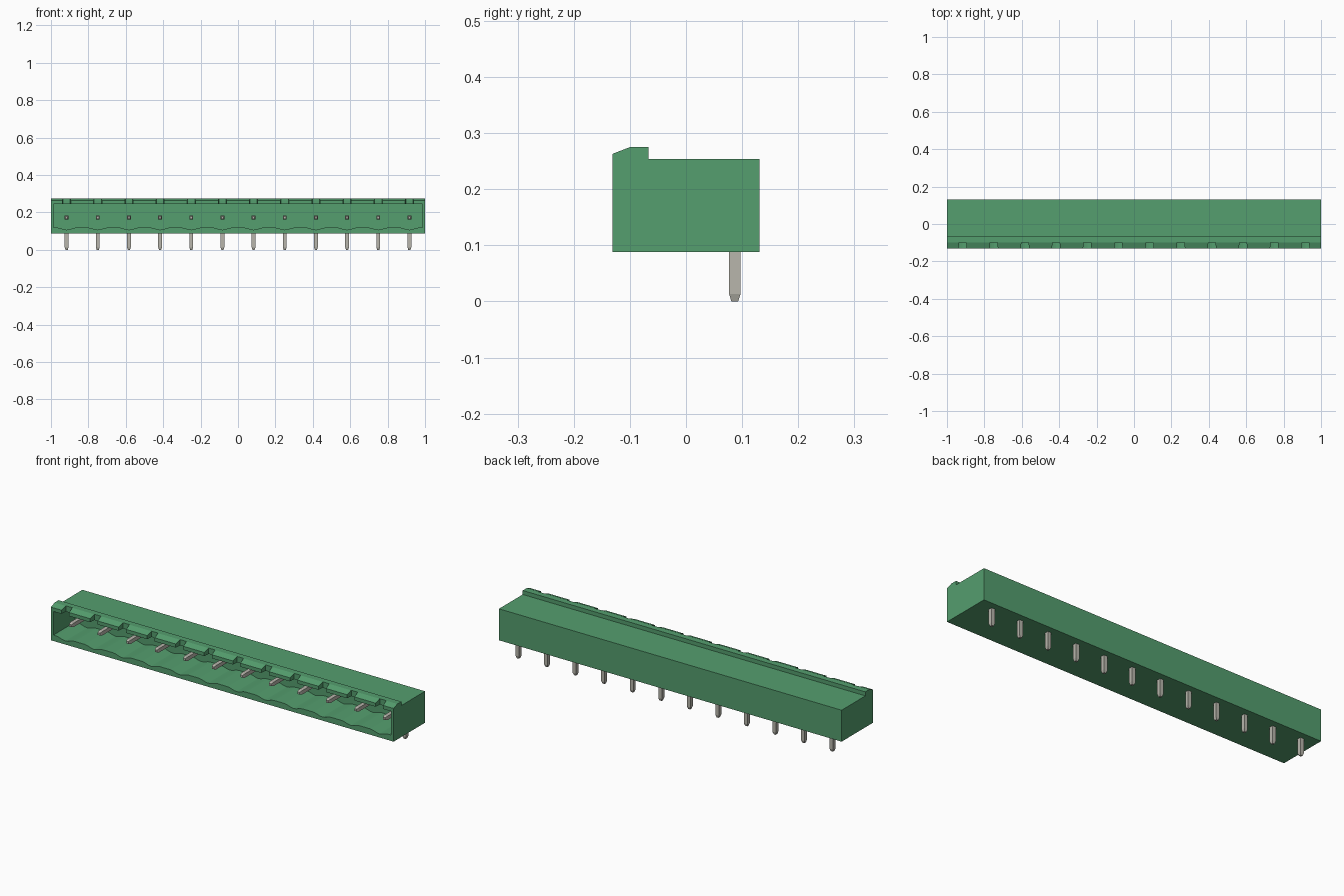
import bpy, bmesh, math
from mathutils import Vector

cube = bpy.data.objects.get("Cube")
if cube:
    bpy.data.objects.remove(cube, do_unlink=True)

PINS, PITCH = 12, 0.1666
PIN_X = [(i - (PINS - 1) / 2) * PITCH for i in range(PINS)]


def material(name, color, rough):
    m = bpy.data.materials.new(name)
    m.use_nodes = True
    m.diffuse_color = color
    bsdf = m.node_tree.nodes["Principled BSDF"]
    bsdf.inputs["Base Color"].default_value = color
    bsdf.inputs["Roughness"].default_value = rough
    return m


green = material("green plastic", (0.089, 0.342, 0.156, 1), 0.5)
metal = material("tinned metal", (0.479, 0.468, 0.413, 1), 0.4)


def finish(name, bm, mat):
    bmesh.ops.recalc_face_normals(bm, faces=bm.faces)
    me = bpy.data.meshes.new(name)
    bm.to_mesh(me)
    bm.free()
    me.materials.append(mat)
    ob = bpy.data.objects.new(name, me)
    bpy.context.scene.collection.objects.link(ob)
    return ob


def prism(bm, points, offset):
    """Closed solid from an outline swept along a vector."""
    face = bm.faces.new([bm.verts.new(p) for p in points])
    ext = bmesh.ops.extrude_face_region(bm, geom=[face], use_keep_orig=True)
    verts = [g for g in ext["geom"] if isinstance(g, bmesh.types.BMVert)]
    bmesh.ops.translate(bm, verts=verts, vec=Vector(offset))


def bar(bm, rings):
    """Square bar lofted through rings of four points."""
    loops = [[bm.verts.new(p) for p in ring] for ring in rings]
    for a, b in zip(loops, loops[1:]):
        for i in range(4):
            bm.faces.new((a[i], a[(i + 1) % 4], b[(i + 1) % 4], b[i]))
    bm.faces.new(loops[0])
    bm.faces.new(loops[-1])


SQUARE = ((-1, -1), (1, -1), (1, 1), (-1, 1))

# Housing: side profile with a raised, chamfered front lip
bm = bmesh.new()
profile = [(-0.131, 0.088), (0.131, 0.088), (0.131, 0.254), (-0.067, 0.254),
           (-0.067, 0.275), (-0.1, 0.275), (-0.131, 0.263)]
prism(bm, [(-1, y, z) for y, z in profile], (2, 0, 0))
housing = finish("housing", bm, green)

# Socket cutter: open front, floor scalloped under each contact
bm = bmesh.new()
outline = [(-0.986, 0.244), (-0.986, 0.119)]
for x in PIN_X:
    for k in range(-4, 5):
        dip = 0.012 * 0.5 * (1 + math.cos(math.pi * k / 4))
        outline.append((x + k * 0.0135, 0.119 - dip))
outline += [(0.986, 0.119), (0.986, 0.244)]
prism(bm, [(x, -0.16, z) for x, z in outline], (0, 0.21, 0))
socket = finish("socket_cutter", bm, green)

# Coding notches through the front lip, a little wider at the front
bm = bmesh.new()
for x in PIN_X:
    prism(bm, [(x - 0.024, -0.15, 0.23), (x + 0.024, -0.15, 0.23),
               (x + 0.019, -0.099, 0.23), (x - 0.019, -0.099, 0.23)], (0, 0, 0.08))
notches = finish("notch_cutter", bm, green)

for cutter in (socket, notches):
    cutter.hide_render = True
    mod = housing.modifiers.new(cutter.name, "BOOLEAN")
    mod.operation = "DIFFERENCE"
    mod.solver = "EXACT"
    mod.object = cutter
bpy.context.view_layer.update()
result = bpy.data.meshes.new_from_object(
    housing.evaluated_get(bpy.context.evaluated_depsgraph_get()))
housing.modifiers.clear()
housing.data = result
for cutter in (socket, notches):
    bpy.data.objects.remove(cutter, do_unlink=True)

# Contacts: solder leg below and mating pin in the socket, both with tapered tips
for i, x in enumerate(PIN_X):
    bm = bmesh.new()
    bar(bm, [[(x + a * w, 0.087 + b * w, z) for a, b in SQUARE]
             for w, z in ((0.006, 0), (0.0102, 0.013), (0.0102, 0.12))])
    finish(f"solder_leg_{i + 1}", bm, metal)
    bm = bmesh.new()
    bar(bm, [[(x + a * w, y, 0.172 + b * w) for a, b in SQUARE]
             for w, y in ((0.006, -0.09), (0.0102, -0.077), (0.0102, 0.06))])
    finish(f"contact_pin_{i + 1}", bm, metal)
